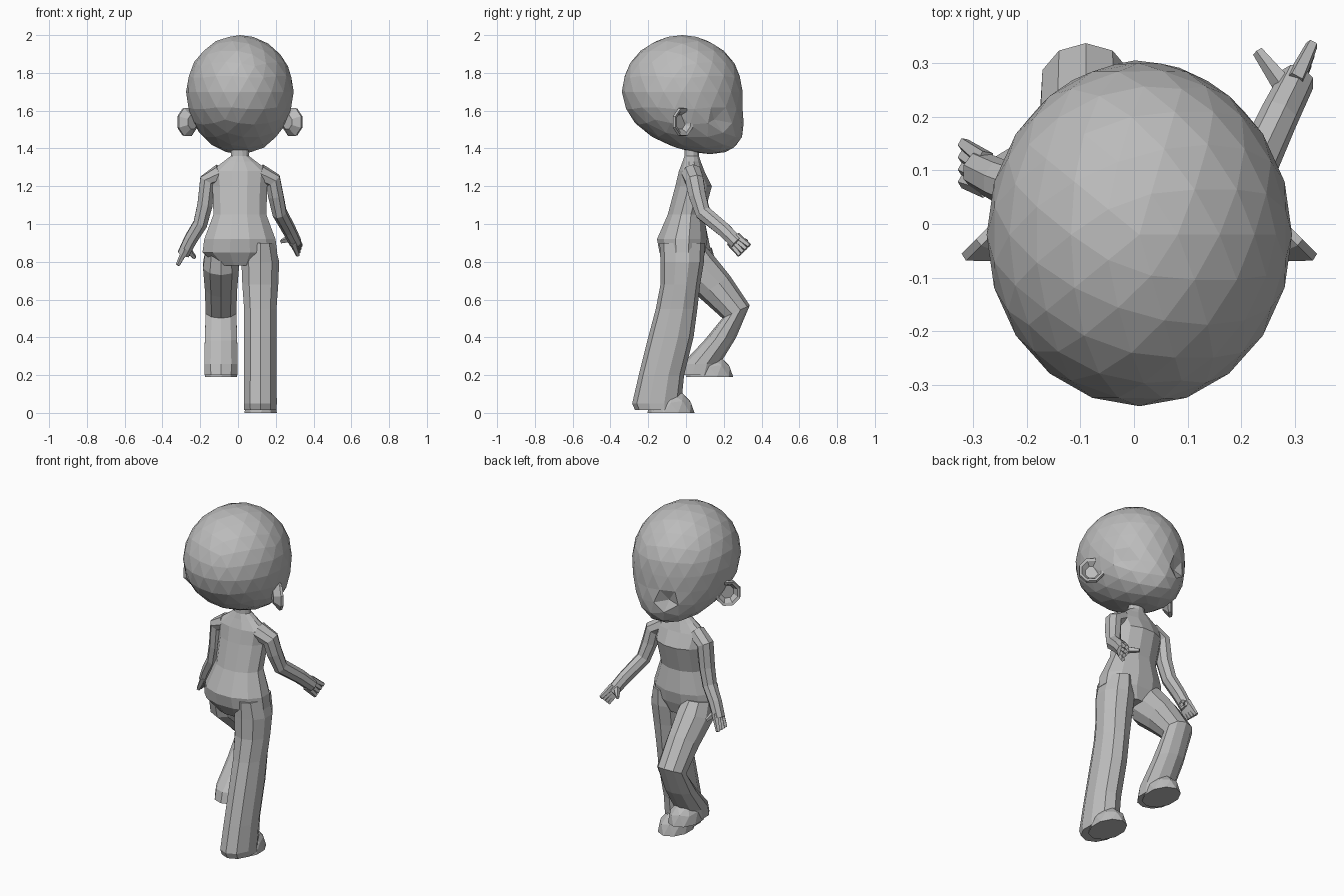
import bpy, bmesh, math
from mathutils import Vector

cube = bpy.data.objects.get("Cube")
if cube:
    bpy.data.objects.remove(cube, do_unlink=True)

shade = (.5, .5, .5, 1)
grey = bpy.data.materials.new("plain_grey")
grey.use_nodes = True
grey.diffuse_color = shade
grey.node_tree.nodes["Principled BSDF"].inputs["Base Color"].default_value = shade


def finish(name, bm):
    bmesh.ops.recalc_face_normals(bm, faces=bm.faces)
    mesh = bpy.data.meshes.new(name)
    bm.to_mesh(mesh)
    bm.free()
    mesh.materials.append(grey)
    bpy.context.collection.objects.link(bpy.data.objects.new(name, mesh))


def ring(centre, across, front, sides):
    """An ellipse of points spanned by two half-axis vectors."""
    angles = [math.tau * (i + .5) / sides for i in range(sides)]
    return [centre + across * math.cos(a) + front * math.sin(a) for a in angles]


def skin(name, loops):
    """Join closed point loops into one flat-faced skin with capped ends."""
    bm = bmesh.new()
    rings = [[bm.verts.new(point) for point in loop] for loop in loops]
    for low, high in zip(rings, rings[1:]):
        for i in range(len(low)):
            bm.faces.new((low[i - 1], low[i], high[i], high[i - 1]))
    bm.faces.new(rings[0])
    bm.faces.new(rings[-1])
    finish(name, bm)


def ball(name, subdivisions, shape):
    """A faceted ball whose unit vertices are moved by a shape rule."""
    bm = bmesh.new()
    bmesh.ops.create_icosphere(bm, subdivisions=subdivisions, radius=1)
    for vert in bm.verts:
        vert.co = shape(vert.co.copy())
    finish(name, bm)


def leg(name, x, joints):
    """Joints are y, z, half width, half depth and forward tilt in degrees."""
    loops = []
    for y, z, width, depth, tilt in joints:
        angle = math.radians(tilt)
        front = Vector((0, math.cos(angle), math.sin(angle))) * depth
        loops.append(ring(Vector((x, y, z)), Vector((width, 0, 0)), front, 10))
    skin(name, loops)


def tube(name, points, start, end, sides):
    """A tapering tube with rings square to the path."""
    points = [Vector(point) for point in points]
    last = len(points) - 1
    loops = []
    for i, point in enumerate(points):
        along = (points[min(i + 1, last)] - points[max(i - 1, 0)]).normalized()
        front = along.cross(Vector((1, 0, 0))).normalized()
        across = front.cross(along)
        radius = start + (end - start) * i / last
        loops.append(ring(point, across * radius * .9, front * radius, sides))
    skin(name, loops)


def arm(side, points, spread, reach, thumb):
    """An arm ending in a close fan of four fingers and a thumb."""
    tube(side + "_arm", points, .056, .037, 8)
    elbow, wrist = Vector(points[-2]), Vector(points[-1])
    along = (wrist - elbow).normalized()
    for i in range(4):
        offset = Vector(spread) * (i / 3 - .5)
        base = wrist - along * .03 + offset * .7
        tube(side + "_finger", (base, wrist + along * reach + offset), .021, .013, 5)
    base = wrist.lerp(elbow, .4)
    tube(side + "_thumb", (base, base + Vector(thumb)), .025, .012, 5)


# Big rounded head, its lower half pushed forward with a crease above the mouth
def head_shape(p):
    drop = max(-p.z, 0)
    y = p.y * .32 - .02 + drop ** 2 * (.15 + p.y * .05)
    if p.y > .5 and .3 < drop < .5:
        y -= .035
    height = .3 if p.z > 0 else .33
    return Vector((.01 + p.x * .285, y, 1.7 + p.z * height))


ball("head", 3, head_shape)

# Cupped ears, tilted outward and forward
for side, label in ((1, "left"), (-1, "right")):
    across = Vector((.7 * side, -.7, 0))
    normal = Vector((.7 * side, .7, 0))
    centre = Vector((.01 + .275 * side, -.02, 1.54))
    cup = ((.5, -.035), (1, 0), (.95, .015), (.75, .01), (.5, -.015))
    skin(label + "_ear", [ring(centre + normal * depth, across * scale * .075,
                               Vector((0, 0, scale * .08)), 8) for scale, depth in cup])

# Torso and neck: height, forward offset, half width, half depth
torso = ((.78, -.01, .12, .09), (.85, -.02, .205, .125), (.92, -.02, .195, .138),
         (1.05, 0, .145, .1), (1.2, .04, .15, .1), (1.28, .03, .16, .07),
         (1.33, .03, .09, .05), (1.36, .03, .05, .04), (1.42, .03, .045, .04))
skin("torso", [ring(Vector((.01, y, z)), Vector((width, 0, 0)), Vector((0, depth, 0)), 12)
               for z, y, width, depth in torso])

# Standing leg with flared trouser, and the raised leg bent at the knee
leg("left_leg", .118, ((-.02, .9, .08, .12, 0), (-.02, .8, .105, .115, 0),
                       (-.03, .68, .1, .105, 0), (-.05, .55, .09, .11, 0),
                       (-.08, .4, .09, .12, 0), (-.13, .2, .09, .12, 0),
                       (-.155, .05, .092, .13, 0), (-.15, .015, .09, .12, 0)))
leg("right_leg", -.09, ((0, .87, .085, .1, 10), (.04, .78, .1, .12, 25),
                        (.15, .67, .09, .1, 35), (.265, .535, .085, .08, 25),
                        (.18, .39, .09, .085, 5), (.08, .26, .093, .1, 0),
                        (.065, .2, .092, .1, 0)))

# Flat-soled shoes
for label, toe_centre in (("left", (.12, -.08, 0)), ("right", (-.09, .125, .19))):
    ball(label + "_shoe", 2, lambda p: Vector(toe_centre) + Vector(
        (p.x * .09, p.y * .125, max(p.z, 0) * .12)))

# Left arm reaching forward, right arm hanging slightly outward
arm("left", ((.11, .03, 1.27), (.185, .045, 1.23), (.2, .06, 1.15), (.22, .09, 1.06),
             (.27, .2, .97), (.305, .27, .9)), (.015, .05, .05), .06, (-.06, .08, -.02))
arm("right", ((-.09, .03, 1.27), (-.16, .045, 1.23), (-.175, .05, 1.1), (-.2, .06, 1),
              (-.25, .08, .92), (-.29, .1, .84)), (0, .07, 0), .065, (.045, .04, -.05))
